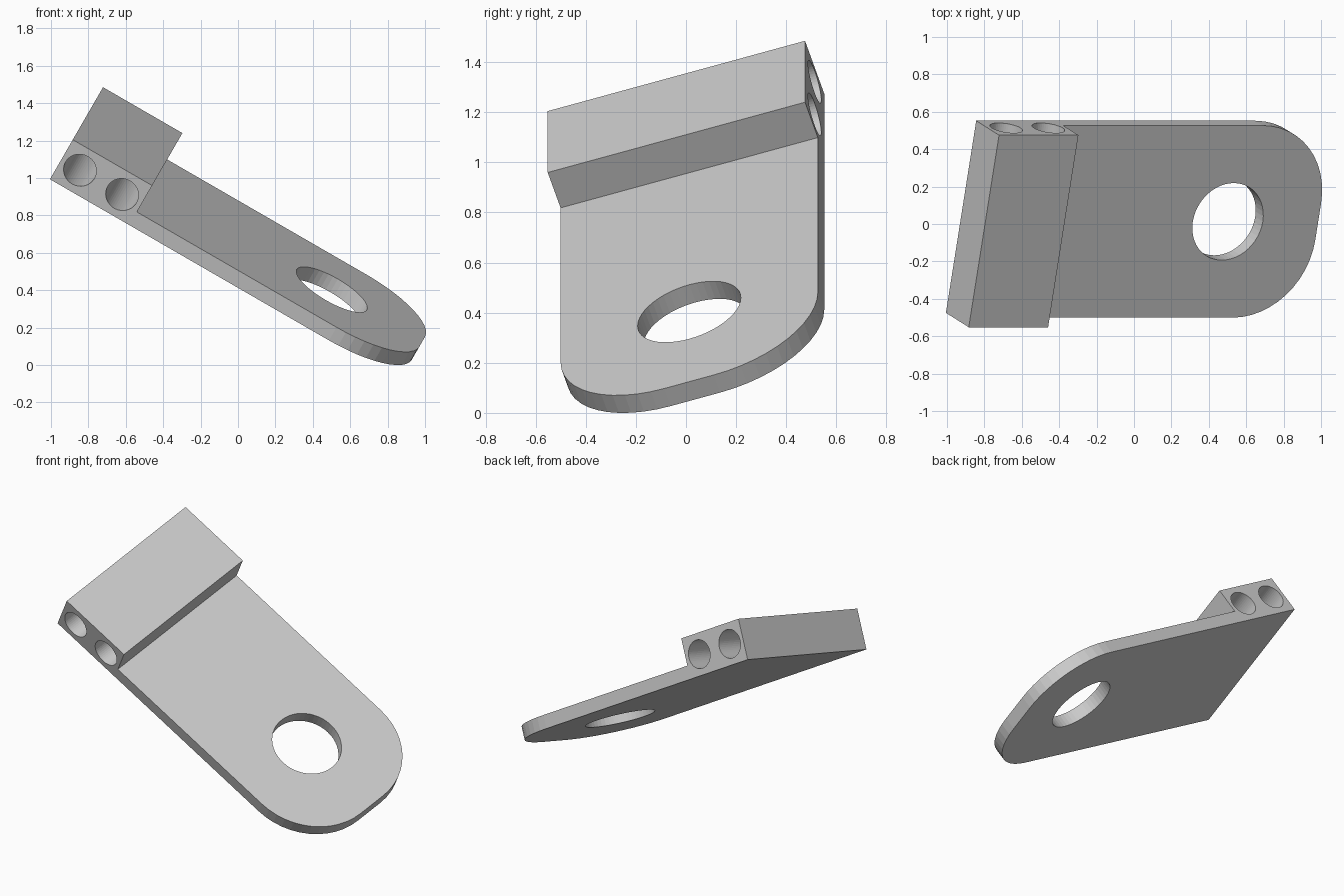
import bpy, bmesh
from math import radians
from mathutils import Matrix, Vector

if "Cube" in bpy.data.objects:
    bpy.data.objects.remove(bpy.data.objects["Cube"])

LENGTH, WIDTH, PLATE_T = 2.158, 1.077, 0.085
BLOCK_L, BLOCK_T, CORNER_R = 0.49, 0.256, 0.435


def make_object(name, bm):
    mesh = bpy.data.meshes.new(name)
    bmesh.ops.recalc_face_normals(bm, faces=bm.faces)
    bm.to_mesh(mesh)
    bm.free()
    obj = bpy.data.objects.new(name, mesh)
    bpy.context.collection.objects.link(obj)
    return obj


def drill(target, name, radius, depth, matrix):
    """Cut a round through hole into the target."""
    bm = bmesh.new()
    bmesh.ops.create_cone(bm, cap_ends=True, segments=48, radius1=radius,
                          radius2=radius, depth=depth, matrix=matrix)
    cutter = make_object(name, bm)
    cutter.hide_render = True
    mod = target.modifiers.new(name, 'BOOLEAN')
    mod.operation = 'DIFFERENCE'
    mod.solver = 'EXACT'
    mod.object = cutter
    bpy.context.view_layer.objects.active = target
    bpy.ops.object.modifier_apply(modifier=name)
    bpy.data.objects.remove(cutter)


# Plate with raised block: L-shaped side profile extruded across the width
bm = bmesh.new()
profile = [(0, 0), (LENGTH, 0), (LENGTH, PLATE_T), (BLOCK_L, PLATE_T),
           (BLOCK_L, BLOCK_T), (0, BLOCK_T)]
side = bm.faces.new([bm.verts.new((x, 0, z)) for x, z in profile])
ext = bmesh.ops.extrude_face_region(bm, geom=[side])
bmesh.ops.translate(bm, vec=(0, WIDTH, 0),
                    verts=[v for v in ext['geom'] if isinstance(v, bmesh.types.BMVert)])
bmesh.ops.recalc_face_normals(bm, faces=bm.faces)

# Rounded corners at the free end
corners = [e for e in bm.edges
           if all(abs(v.co.x - LENGTH) < 1e-4 for v in e.verts)
           and abs(e.verts[0].co.y - e.verts[1].co.y) < 1e-4]
bmesh.ops.bevel(bm, geom=corners, offset=CORNER_R, offset_type='OFFSET',
                segments=12, profile=0.5, affect='EDGES')
plate = make_object("hinge_plate", bm)

# Large hole through the plate, two long bores through the block
drill(plate, "plate_hole", 0.216, 1.0, Matrix.Translation((1.6, WIDTH / 2, 0)))
for x in (0.115, 0.375):
    drill(plate, "block_bore", 0.0885, WIDTH * 1.5,
          Matrix.Translation((x, WIDTH / 2, BLOCK_T / 2)) @ Matrix.Rotation(radians(90), 4, 'X'))

# Tilt, then centre and rest on the ground
plate.data.transform(Matrix.Rotation(radians(30), 4, 'Y') @ Matrix.Rotation(radians(17.5), 4, 'X'))
axes = list(zip(*[v.co for v in plate.data.vertices]))
lo = Vector([min(a) for a in axes])
hi = Vector([max(a) for a in axes])
plate.data.transform(Matrix.Translation((-(lo.x + hi.x) / 2, -(lo.y + hi.y) / 2, -lo.z)))
